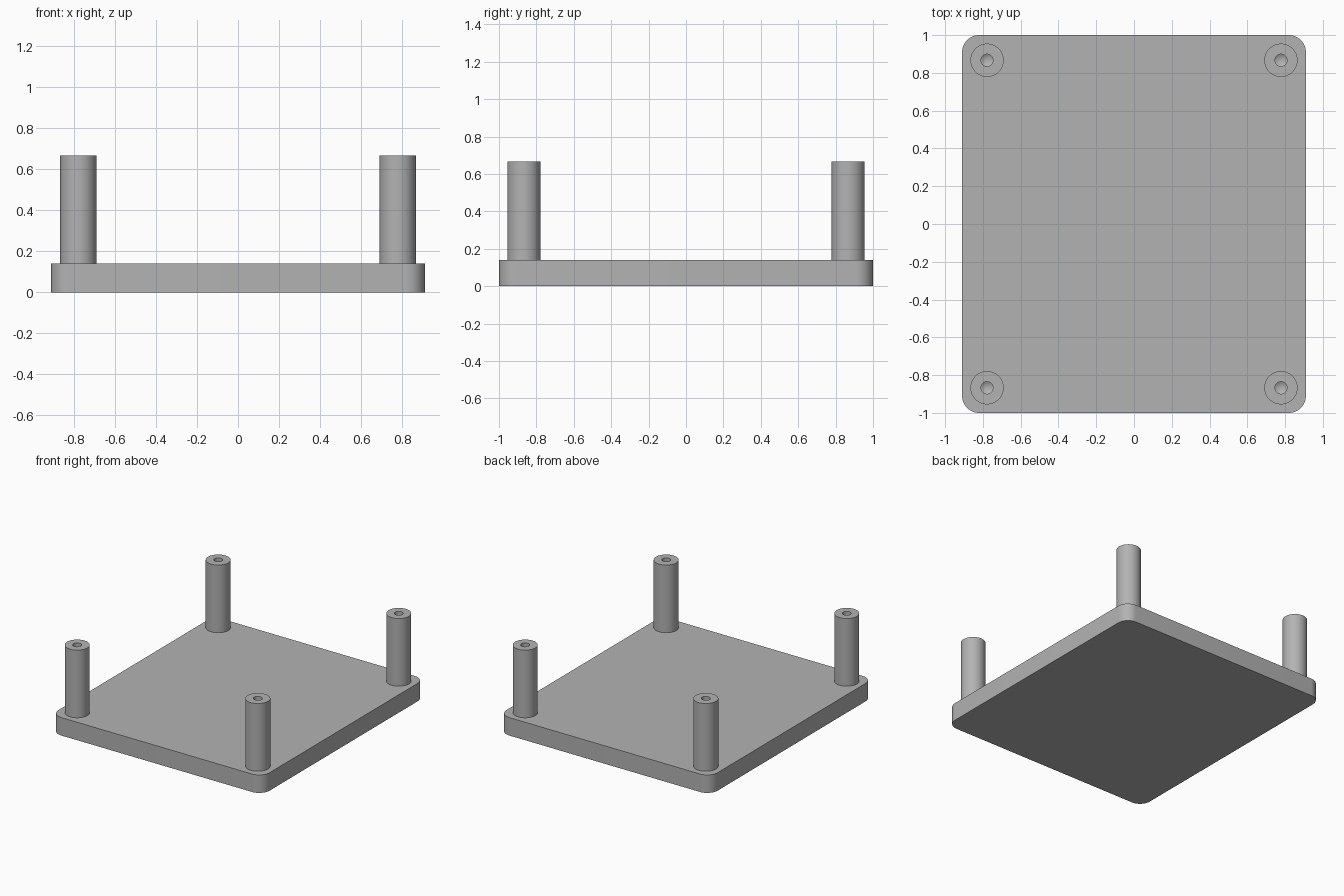
import bpy, bmesh, math

if "Cube" in bpy.data.objects:
    bpy.data.objects.remove(bpy.data.objects["Cube"])

HALF_X, HALF_Y, THICK, CORNER = 0.91, 1.0, 0.14, 0.09
POST_X, POST_Y, POST_R, POST_TOP = 0.778, 0.867, 0.088, 0.667
HOLE_R, HOLE_DEPTH, TIP = 0.032, 0.30, 0.02
SEG = 48

grey = bpy.data.materials.new("plain_grey")
grey.diffuse_color = (0.45, 0.45, 0.45, 1)
grey.use_nodes = True
grey.node_tree.nodes["Principled BSDF"].inputs["Base Color"].default_value = grey.diffuse_color


def finish(name, bm, location=(0, 0, 0)):
    bmesh.ops.recalc_face_normals(bm, faces=bm.faces[:])
    mesh = bpy.data.meshes.new(name)
    bm.to_mesh(mesh)
    bm.free()
    mesh.materials.append(grey)
    ob = bpy.data.objects.new(name, mesh)
    ob.location = location
    bpy.context.collection.objects.link(ob)
    bpy.ops.object.select_all(action='DESELECT')
    bpy.context.view_layer.objects.active = ob
    ob.select_set(True)
    bpy.ops.object.shade_smooth_by_angle(angle=math.radians(30))
    return ob


# Base plate with rounded vertical corners
bm = bmesh.new()
bmesh.ops.create_cube(bm, size=1)
for v in bm.verts:
    v.co = (v.co.x * 2 * HALF_X, v.co.y * 2 * HALF_Y, (v.co.z + 0.5) * THICK)
uprights = [e for e in bm.edges
            if abs(e.verts[0].co.z - e.verts[1].co.z) > THICK / 2]
bmesh.ops.bevel(bm, geom=uprights, offset=CORNER, segments=12,
                profile=0.5, affect='EDGES')
finish("base_plate", bm)


# Standoff post: lathed profile with a blind, cone-tipped screw hole
def standoff(name, x, y):
    profile = [(POST_R, THICK), (POST_R, POST_TOP), (HOLE_R, POST_TOP),
               (HOLE_R, POST_TOP - HOLE_DEPTH)]
    bm = bmesh.new()
    rings = []
    for r, z in profile:
        rings.append([bm.verts.new((r * math.cos(2 * math.pi * i / SEG),
                                    r * math.sin(2 * math.pi * i / SEG), z))
                      for i in range(SEG)])
    tip = bm.verts.new((0, 0, POST_TOP - HOLE_DEPTH - TIP))
    for i in range(SEG):
        j = (i + 1) % SEG
        for a, b in zip(rings, rings[1:]):
            bm.faces.new((a[i], a[j], b[j], b[i]))
        bm.faces.new((rings[-1][i], rings[-1][j], tip))
    bm.faces.new(rings[0])
    finish(name, bm, (x, y, 0))


for side, sx in (("left", -1), ("right", 1)):
    for end, sy in (("front", -1), ("back", 1)):
        standoff(f"standoff_{end}_{side}", sx * POST_X, sy * POST_Y)
